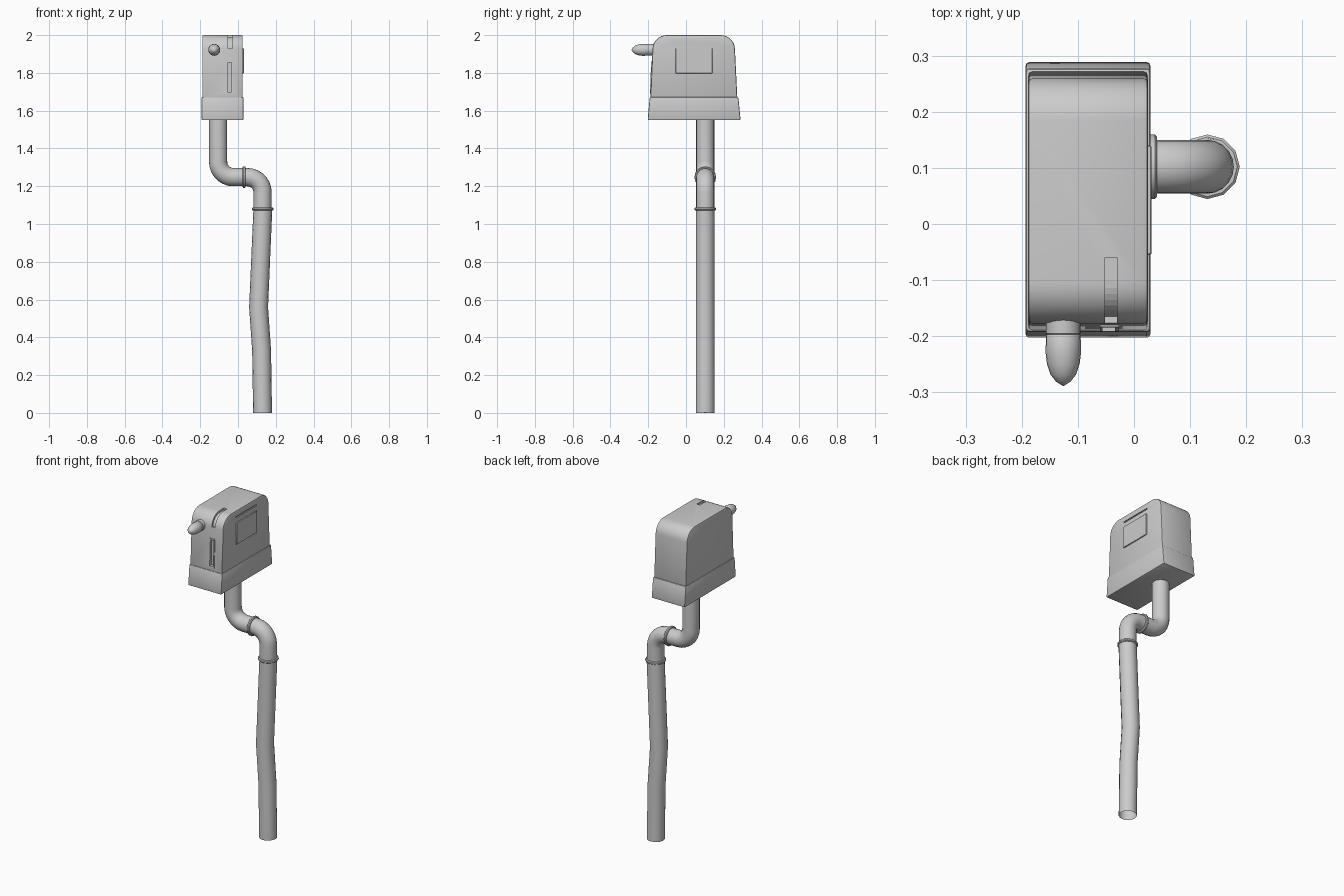
import bpy, bmesh, math
from math import sin, cos, pi, radians
from mathutils import Vector

if "Cube" in bpy.data.objects:
    bpy.data.objects.remove(bpy.data.objects["Cube"])

PY = 0.102  # y of the pipe axis


def finish(name, bm, smooth=True, bevel=0, segments=2):
    bmesh.ops.recalc_face_normals(bm, faces=bm.faces)
    me = bpy.data.meshes.new(name)
    bm.to_mesh(me)
    bm.free()
    ob = bpy.data.objects.new(name, me)
    bpy.context.collection.objects.link(ob)
    bpy.ops.object.select_all(action='DESELECT')
    bpy.context.view_layer.objects.active = ob
    ob.select_set(True)
    if bevel:
        m = ob.modifiers.new("bevel", 'BEVEL')
        m.width, m.segments = bevel, segments
        m.limit_method, m.angle_limit = 'ANGLE', radians(40)
        bpy.ops.object.modifier_apply(modifier=m.name)
    if smooth:
        bpy.ops.object.shade_smooth_by_angle(angle=radians(40))
    return ob


def extrude_x(name, profile, x0, x1, **kw):
    """Extrude a closed (y, z) profile from x0 to x1."""
    bm = bmesh.new()
    f = bm.faces.new([bm.verts.new((x0, y, z)) for y, z in profile])
    g = bmesh.ops.extrude_face_region(bm, geom=[f])
    bmesh.ops.translate(bm, vec=(x1 - x0, 0, 0),
                        verts=[v for v in g['geom'] if isinstance(v, bmesh.types.BMVert)])
    return finish(name, bm, **kw)


def box(name, x0, x1, y0, y1, z0, z1, **kw):
    return extrude_x(name, [(y0, z0), (y1, z0), (y1, z1), (y0, z1)], x0, x1, **kw)


def cut(ob, cutter):
    m = ob.modifiers.new("cut", 'BOOLEAN')
    m.object, m.operation, m.solver = cutter, 'DIFFERENCE', 'EXACT'
    bpy.context.view_layer.objects.active = ob
    bpy.ops.object.modifier_apply(modifier=m.name)
    bpy.data.objects.remove(cutter)


def arc(cy, cz, r, a0, a1, n=8):
    return [(cy + r * cos(radians(a0 + (a1 - a0) * i / n)),
             cz + r * sin(radians(a0 + (a1 - a0) * i / n))) for i in range(n + 1)]


def sweep(name, path, r, sides):
    """Open tube along an (x, z) path with mitred joints."""
    bm = bmesh.new()
    pts = [Vector((x, 0, z)) for x, z in path]
    rings = []
    for i, p in enumerate(pts):
        a = (p - pts[i - 1]).normalized() if i else (pts[1] - p).normalized()
        b = (pts[i + 1] - p).normalized() if i < len(pts) - 1 else a
        t = (a + b).normalized()
        side = Vector((t.z, 0, -t.x)) / max(t.dot(a), 0.3)
        rings.append([bm.verts.new(p + side * r * cos(2 * pi * k / sides)
                      + Vector((0, PY + r * sin(2 * pi * k / sides), 0))) for k in range(sides)])
    for u, v in zip(rings, rings[1:]):
        for k in range(sides):
            j = (k + 1) % sides
            bm.faces.new((u[k], u[j], v[j], v[k]))
    return finish(name, bm)


def lathe(name, profile, sides, place):
    """Revolve (radius, height) points; place maps local coordinates to the model."""
    bm = bmesh.new()
    rings = [[bm.verts.new(place(r * cos(2 * pi * k / sides), r * sin(2 * pi * k / sides), h))
              for k in range(sides)] for r, h in profile]
    for u, v in zip(rings, rings[1:]):
        for k in range(sides):
            j = (k + 1) % sides
            bm.faces.new((u[k], u[j], v[j], v[k]))
    bmesh.ops.remove_doubles(bm, verts=bm.verts, dist=1e-5)
    return finish(name, bm)


# housing base skirt
box_base = extrude_x("housing_base", [(-0.203, 1.55), (0.289, 1.55), (0.277, 1.672), (-0.192, 1.672)],
                     -0.193, 0.029, bevel=0.006)

# housing body with rounded shoulders
R = 0.075
fy, by, cz = -0.102, 0.184, 2.0 - R
profile = ([(-0.189, 1.66), (0.272, 1.66)] + arc(by, cz, R, 2, 90) + arc(fy, cz, R, 90, 178))
body = extrude_x("housing_body", profile, -0.189, 0.025, bevel=0.007)

# curved slot over the front shoulder
slot = ([(-0.06, 2.03)] + arc(fy, cz, R + 0.03, 90, 176)
        + arc(fy, cz, R - 0.012, 176, 90) + [(-0.06, 1.988)])
cut(body, extrude_x("slot_cutter", slot, -0.052, -0.030, smooth=False))
# vertical front slot and side groove
cut(body, box("front_cutter", -0.057, -0.033, -0.25, -0.172, 1.70, 1.855, smooth=False))
cut(body, box("groove_cutter", 0.019, 0.05, -0.055, 0.14, 1.957, 1.965, smooth=False))

# frame strips around the front slot, following the front slope
def front_y(z):
    return -0.189 + (z - 1.66) * 0.012 / 0.265


def strip(name, x0, x1, z0, z1):
    p = [(front_y(z0) + 0.012, z0), (front_y(z0) - 0.004, z0),
         (front_y(z1) - 0.004, z1), (front_y(z1) + 0.012, z1)]
    extrude_x(name, p, x0, x1, smooth=False)


strip("slot_frame_left", -0.061, -0.056, 1.69, 1.862)
strip("slot_frame_right", -0.034, -0.027, 1.69, 1.862)
strip("slot_frame_top", -0.056, -0.034, 1.854, 1.862)
strip("slot_frame_bottom", -0.056, -0.034, 1.69, 1.70)

# raised side panel
box("side_panel", 0.015, 0.031, -0.055, 0.14, 1.798, 1.93, bevel=0.002, segments=1)

# front knob: collar and pointed bullet
lathe("knob", [(0.0, 0.0), (0.031, 0.0), (0.031, 0.025), (0.029, 0.027), (0.031, 0.03), (0.0315, 0.06),
               (0.029, 0.08), (0.023, 0.098), (0.013, 0.111), (0.0, 0.119)], 20,
      lambda a, b, h: (-0.126 + a, -0.17 - h, 1.922 + b))

# upper pipe: down from housing, bend, across, bend, down
upper = ([(-0.105, 1.57)] + arc(-0.025, 1.328, 0.08, 180, 270, 7)
         + arc(0.05, 1.168, 0.08, 90, 0, 7) + [(0.13, 1.07)])
sweep("upper_pipe", upper, 0.048, 20)

# lower pipe with slight kink
sweep("lower_pipe", [(0.132, 1.09), (0.109, 0.56), (0.125, 0.33), (0.13, 0.0)], 0.05, 16)

# pipe joint rings
ring = [(0.045, -0.008), (0.053, -0.008), (0.0575, -0.004), (0.0575, 0.004),
        (0.053, 0.008), (0.045, 0.008)]
lathe("middle_joint_ring", ring, 16, lambda a, b, h: (0.033 + h, PY + a, 1.248 + b))
lathe("lower_joint_ring", ring, 12, lambda a, b, h: (0.131 + a, PY + b, 1.08 + h))
